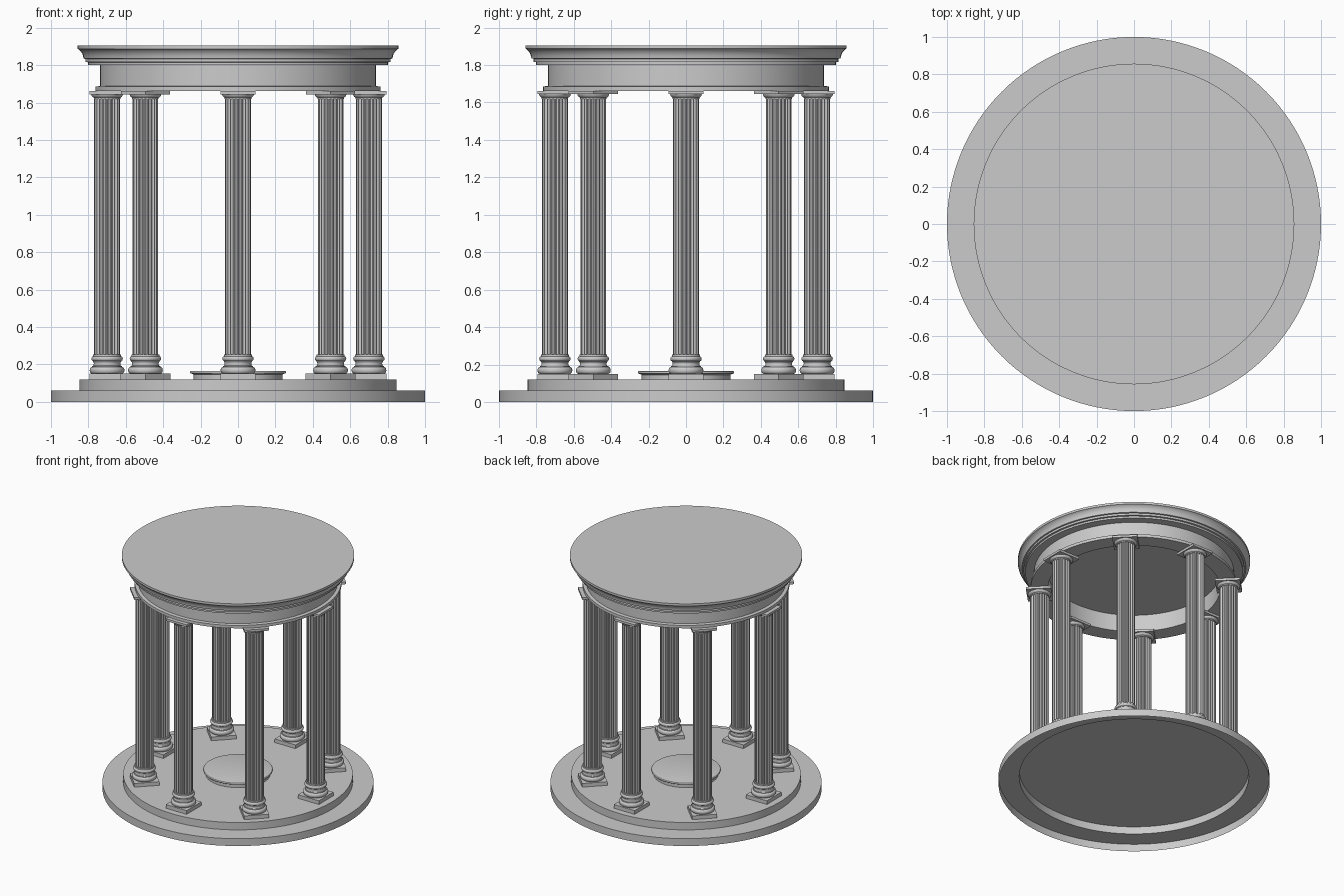
import bpy, bmesh
from math import sin, cos, pi, radians

if "Cube" in bpy.data.objects:
    bpy.data.objects.remove(bpy.data.objects["Cube"])


def finish(name, bm, smooth=True):
    bmesh.ops.remove_doubles(bm, verts=bm.verts, dist=1e-6)
    me = bpy.data.meshes.new(name)
    bm.to_mesh(me)
    bm.free()
    ob = bpy.data.objects.new(name, me)
    bpy.context.collection.objects.link(ob)
    if smooth:
        bpy.ops.object.select_all(action='DESELECT')
        ob.select_set(True)
        bpy.context.view_layer.objects.active = ob
        bpy.ops.object.shade_smooth_by_angle(angle=radians(30))
    return ob


def lathe(name, profile, n):
    # revolve (radius, height) points round z; outer walls run upwards
    bm = bmesh.new()
    rings = [[bm.verts.new((r * cos(2 * pi * i / n), r * sin(2 * pi * i / n), z))
              for i in range(n)] for r, z in profile]
    for a, b in zip(rings, rings[1:]):
        for i in range(n):
            k = (i + 1) % n
            bm.faces.new((a[i], a[k], b[k], b[i]))
    return finish(name, bm)


def slab(name, half, z0, z1):
    bm = bmesh.new()
    bmesh.ops.create_cube(bm, size=1)
    for v in bm.verts:
        v.co = (v.co.x * 2 * half, v.co.y * 2 * half, z1 if v.co.z > 0 else z0)
    return finish(name, bm, False)


def bulge(r, z0, z1, out, n=8):
    # half-round moulding (negative out gives a hollow)
    return [(r + out * sin(pi * i / n), z0 + (z1 - z0) * (1 - cos(pi * i / n)) / 2)
            for i in range(n + 1)]


def fluted_shaft(name, r, z0, z1, flutes=20, depth=0.008):
    # column shaft with concave grooves separated by narrow fillets
    bm = bmesh.new()
    step = 2 * pi / flutes
    pts = []
    for f in range(flutes):
        for k in range(7):
            t = k / 6
            a = (f + 0.1 + 0.8 * t) * step
            rr = r - depth * sin(pi * t) ** 0.8 if 0 < t < 1 else r
            pts.append((rr * cos(a), rr * sin(a)))
    lo = [bm.verts.new((x, y, z0)) for x, y in pts]
    hi = [bm.verts.new((x, y, z1)) for x, y in pts]
    for i in range(len(pts)):
        k = (i + 1) % len(pts)
        bm.faces.new((lo[i], lo[k], hi[k], hi[i]))
    return finish(name, bm)


# stepped floor, open underneath
lathe("stepped_base", [(1, 0), (1, .06), (.847, .06), (.847, .12), (0, .12)], 128)

# low round dais in the middle
lathe("centre_dais", [(.238, .12), (.238, .145), (.246, .15)]
      + bulge(.25, .15, .165, .007, 6) + [(.25, .165), (0, .165)], 96)

# ring beam, cornice and flat roof
lathe("entablature", [
    (0, 1.80), (.635, 1.80), (.635, 1.662), (.763, 1.662), (.763, 1.685),
    (.737, 1.688), (.737, 1.80), (.802, 1.80), (.802, 1.815), (.815, 1.817),
    (.815, 1.833), (.826, 1.835), (.828, 1.848), (.833, 1.862), (.841, 1.874),
    (.852, 1.885), (.857, 1.887), (.857, 1.905), (0, 1.905)], 128)

# one column, made of stacked parts
parts = [
    slab("column_plinth", .094, .12, .15),
    lathe("column_base",
          bulge(.08, .15, .187, .013) + [(.08, .192)]
          + bulge(.076, .192, .215, -.005) + [(.076, .218)]
          + bulge(.074, .218, .243, .010) + [(.074, .254), (.06, .254)], 40),
    fluted_shaft("column_shaft", .069, .25, 1.628),
    lathe("column_capital",
          [(.06, 1.618), (.071, 1.618), (.071, 1.626), (.074, 1.627), (.079, 1.631),
           (.083, 1.637), (.085, 1.644), (.06, 1.644)], 40),
    slab("column_abacus", .093, 1.644, 1.662),
]

# eight columns in a circle, each turned to face the centre
for i in range(8):
    a = i * pi / 4
    for p in parts:
        ob = p if i == 0 else p.copy()
        if i:
            bpy.context.collection.objects.link(ob)
        ob.location = (.7 * cos(a), .7 * sin(a), 0)
        ob.rotation_euler = (0, 0, a)
